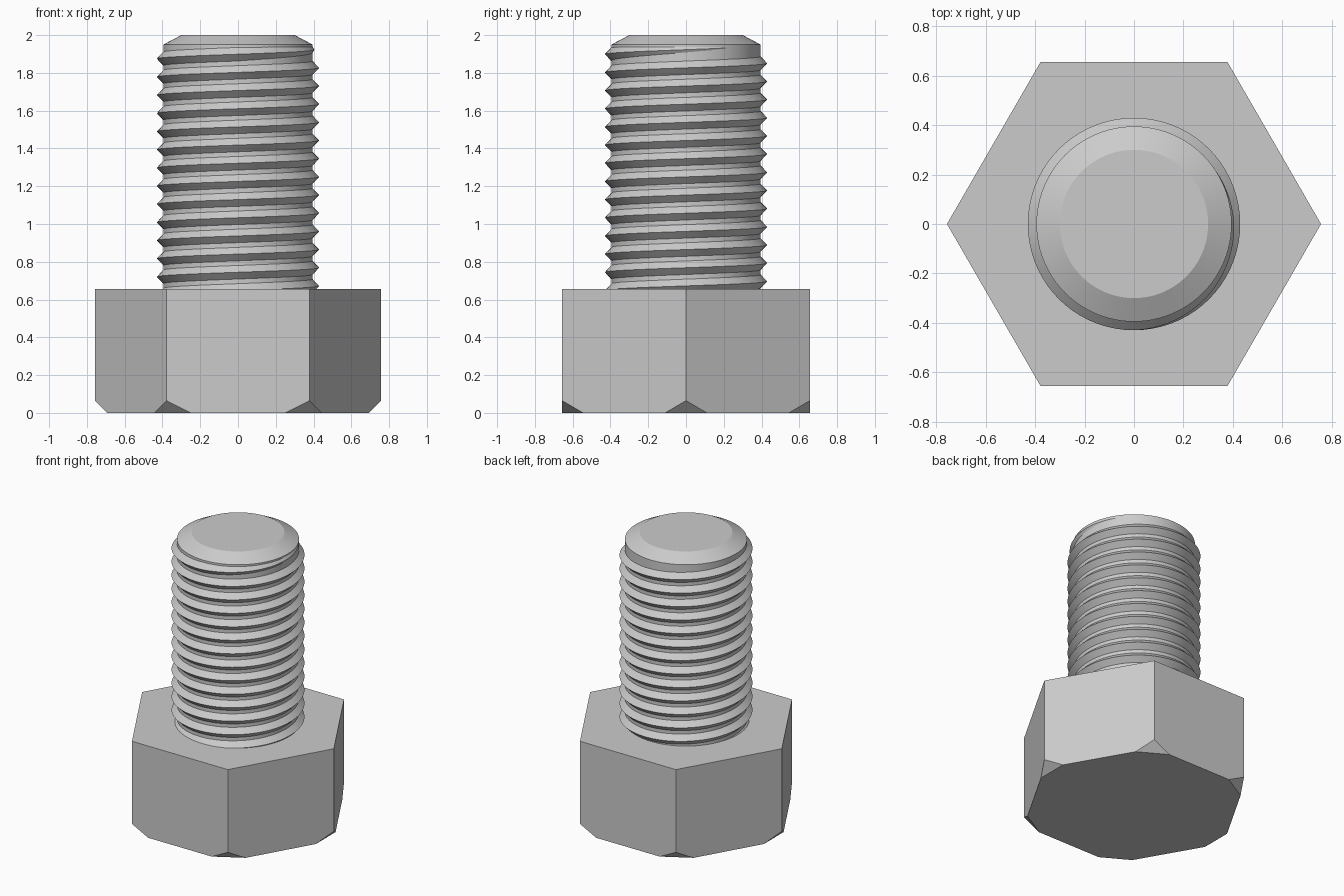
import bpy
import bmesh
from math import pi, cos, sin, tau
from mathutils import Vector

cube = bpy.data.objects.get("Cube")
if cube:
    bpy.data.objects.remove(cube, do_unlink=True)

steel = bpy.data.materials.new("grey steel")
STEEL = (0.6, 0.6, 0.6, 1)
steel.use_nodes = True
steel.diffuse_color = STEEL
for node in steel.node_tree.nodes:
    if node.type == "BSDF_PRINCIPLED":
        node.inputs["Base Color"].default_value = STEEL

HEAD_R, HEAD_H = 0.757, 0.655
ROOT_R, CREST_R = 0.395, 0.43
PITCH, TURNS, STEPS = 0.0962, 14, 72


def finish(name, bm, smooth):
    bmesh.ops.recalc_face_normals(bm, faces=bm.faces)
    mesh = bpy.data.meshes.new(name)
    bm.to_mesh(mesh)
    bm.free()
    obj = bpy.data.objects.new(name, mesh)
    bpy.context.collection.objects.link(obj)
    mesh.materials.append(steel)
    if smooth:
        bpy.ops.object.select_all(action="DESELECT")
        obj.select_set(True)
        bpy.context.view_layer.objects.active = obj
        bpy.ops.object.shade_smooth_by_angle(angle=pi / 8)
    return obj


# Hexagonal head, each lower corner sliced off by a sloping plane
bm = bmesh.new()
ring = [bm.verts.new((HEAD_R * cos(k * tau / 6), HEAD_R * sin(k * tau / 6), 0))
        for k in range(6)]
base = bm.faces.new(ring)
top = bmesh.ops.extrude_face_region(bm, geom=[base])["geom"]
bmesh.ops.translate(bm, vec=(0, 0, HEAD_H),
                    verts=[v for v in top if isinstance(v, bmesh.types.BMVert)])
for k in range(6):
    out = Vector((cos(k * tau / 6), sin(k * tau / 6), 0))
    cut = bmesh.ops.bisect_plane(
        bm, geom=bm.verts[:] + bm.edges[:] + bm.faces[:], dist=1e-5,
        plane_co=out * (HEAD_R - 0.064), plane_no=out - Vector((0, 0, 0.985)),
        clear_outer=True)
    edges = [e for e in cut["geom_cut"] if isinstance(e, bmesh.types.BMEdge)]
    bmesh.ops.holes_fill(bm, edges=edges, sides=0)
finish("hex_head", bm, False)

# Shank core with a chamfered tip
bm = bmesh.new()
profile = [(ROOT_R, HEAD_H - 0.05), (ROOT_R, 1.95), (0.3, 2.0)]
rings = [[bm.verts.new((r * cos(k * tau / 96), r * sin(k * tau / 96), z))
          for k in range(96)] for r, z in profile]
for low, high in zip(rings, rings[1:]):
    for k in range(96):
        n = (k + 1) % 96
        bm.faces.new((low[k], low[n], high[n], high[k]))
bm.faces.new(rings[0])
bm.faces.new(rings[-1])
finish("shank_core", bm, True)

# Helical thread ridge, fading into the shank near the tip
bm = bmesh.new()
sections = []
extra = STEPS // 8
fade = STEPS * 3 // 8
for i in range(-TURNS * STEPS, extra + 1):
    a = i * tau / STEPS
    z = 1.923 + PITCH * i / STEPS
    depth = min(1, (extra - i) / fade)
    crest = ROOT_R - 0.003 + (CREST_R - ROOT_R + 0.003) * depth
    half = 0.012 + 0.028 * depth
    sections.append([bm.verts.new((r * cos(a), r * sin(a), h)) for r, h in
                     ((ROOT_R - 0.004, z - half), (crest, z), (ROOT_R - 0.004, z + half))])
for s, t in zip(sections, sections[1:]):
    for j in range(3):
        n = (j + 1) % 3
        bm.faces.new((s[j], s[n], t[n], t[j]))
bm.faces.new(sections[0])
bm.faces.new(sections[-1])
finish("thread", bm, True)
